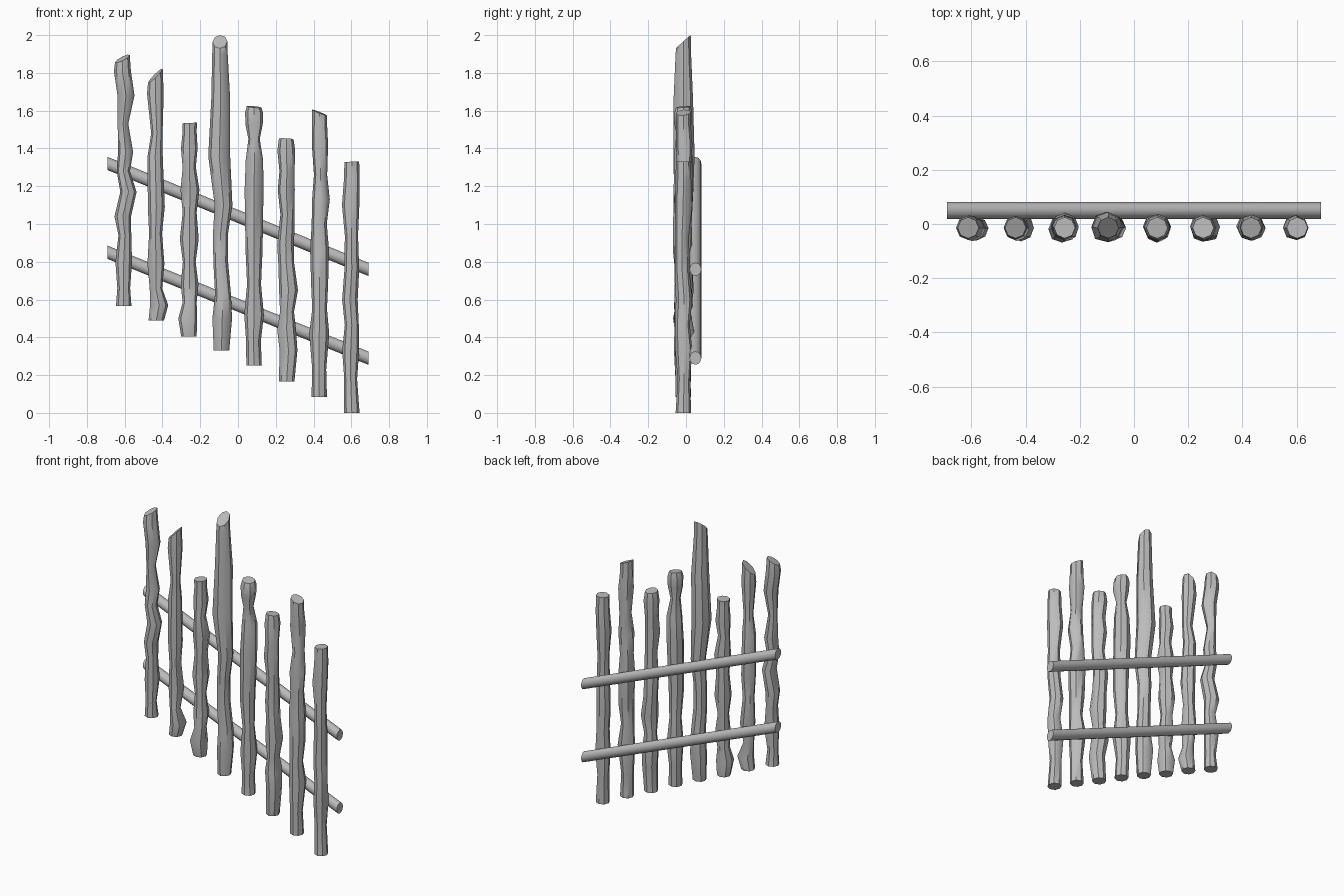
import bpy, bmesh, math, random

random.seed(4)
SIDES = 8
wood = bpy.data.materials.new("plain grey")
wood.diffuse_color = (0.5, 0.5, 0.5, 1)


def finish(name, bm):
    bmesh.ops.recalc_face_normals(bm, faces=bm.faces)
    mesh = bpy.data.meshes.new(name)
    bm.to_mesh(mesh)
    bm.free()
    obj = bpy.data.objects.new(name, mesh)
    bpy.context.collection.objects.link(obj)
    mesh.materials.append(wood)
    bpy.ops.object.select_all(action='DESELECT')
    obj.select_set(True)
    bpy.context.view_layer.objects.active = obj
    bpy.ops.object.shade_smooth_by_angle(angle=math.radians(40))


def loft(name, rings):
    """Skin a list of vertex rings and cap both ends."""
    bm = bmesh.new()
    loops = [[bm.verts.new(p) for p in ring] for ring in rings]
    for a, b in zip(loops, loops[1:]):
        n = len(a)
        for i in range(n):
            bm.faces.new((a[i], a[(i + 1) % n], b[(i + 1) % n], b[i]))
    bm.faces.new(loops[0])
    bm.faces.new(loops[-1])
    finish(name, bm)


def post(index, bottom, top, tilt_x, tilt_y, knots):
    """Knotty stake: knots are (height, sideways shift, radius)."""
    x0 = -0.605 + 0.1725 * index
    rows = [(bottom, 0, 0.041)] + knots + [(top, knots[-1][1], 0.039)]
    rings = []
    for k, (z, dx, r) in enumerate(rows):
        last = k == len(rows) - 1
        inner = 0 < k < len(rows) - 2
        cy = -0.014 + (random.uniform(-0.008, 0.006) if inner else 0)
        ring = []
        for i in range(SIDES):
            a = math.tau * i / SIDES
            wob = random.uniform(0.94, 1.08) if inner and i % 4 else 1
            px, py = r * wob * math.cos(a), r * wob * math.sin(a)
            dz = tilt_x * px + tilt_y * py if last else 0
            ring.append((x0 + dx + px, cy + py, z + dz))
        rings.append(ring)
    loft(f"post_{index + 1}", rings)


# Upright stakes, left to right
post(0, .565, 1.875, .5, .3, [(.66, 0, .034), (.80, 0, .044), (.94, .006, .034), (1.04, -.005, .044),
     (1.17, .025, .043), (1.28, -.002, .035), (1.38, .01, .04), (1.53, -.004, .028), (1.68, .012, .045), (1.81, -.007, .045)])
post(1, .49, 1.785, .95, .3, [(.57, .015, .048), (.66, -.002, .033), (.79, -.002, .045), (.95, -.004, .034),
     (1.09, 0, .045), (1.36, -.006, .04), (1.48, .003, .03), (1.69, -.005, .044)])
post(2, .405, 1.535, .05, 0, [(.50, -.006, .05), (.585, .004, .037), (.68, .004, .047), (.80, .002, .034),
     (.92, .002, .05), (1.06, .004, .037), (1.18, .006, .05), (1.30, .002, .035), (1.40, .002, .044), (1.49, .004, .037)])
post(3, .33, 1.965, .05, .9, [(.50, .004, .052), (.63, .008, .042), (.80, -.004, .039), (.95, -.005, .04),
     (1.10, .011, .047), (1.36, -.012, .058), (1.66, -.004, .05), (1.90, -.008, .041)])
post(4, .25, 1.62, -.1, .1, [(.38, -.003, .039), (.52, 0, .052), (.68, 0, .037), (.86, 0, .045),
     (1.18, 0, .05), (1.34, .002, .046), (1.45, 0, .03), (1.53, 0, .046), (1.59, 0, .047)])
post(5, .165, 1.45, -.05, -.1, [(.33, .01, .047), (.44, 0, .05), (.535, .002, .037), (.65, .01, .05),
     (.79, -.002, .042), (.89, -.005, .045), (1.05, .004, .037), (1.18, -.002, .045), (1.28, .002, .04), (1.39, -.002, .047)])
post(6, .085, 1.59, -.4, .1, [(.23, 0, .037), (.42, 0, .053), (.55, .002, .039), (.68, .002, .045),
     (.86, .002, .05), (1.0, 0, .04), (1.13, .009, .047), (1.26, .007, .035), (1.42, .004, .043), (1.52, .002, .04)])
post(7, 0, 1.33, .05, 0, [(.18, -.006, .034), (.33, -.006, .045), (.465, 0, .037), (.60, -.01, .041),
     (.76, 0, .039), (.94, -.002, .035), (1.10, -.006, .046), (1.23, 0, .042)])

# Two sloping round rails behind the stakes, ends cut vertically
for name, mid in (("upper_rail", 1.04), ("lower_rail", 0.57)):
    loft(name, [[(x, 0.05 + 0.031 * math.cos(math.tau * i / 12),
                  mid - 0.406 * x + 0.035 * math.sin(math.tau * i / 12)) for i in range(12)]
                for x in (-0.69, 0.69)])
